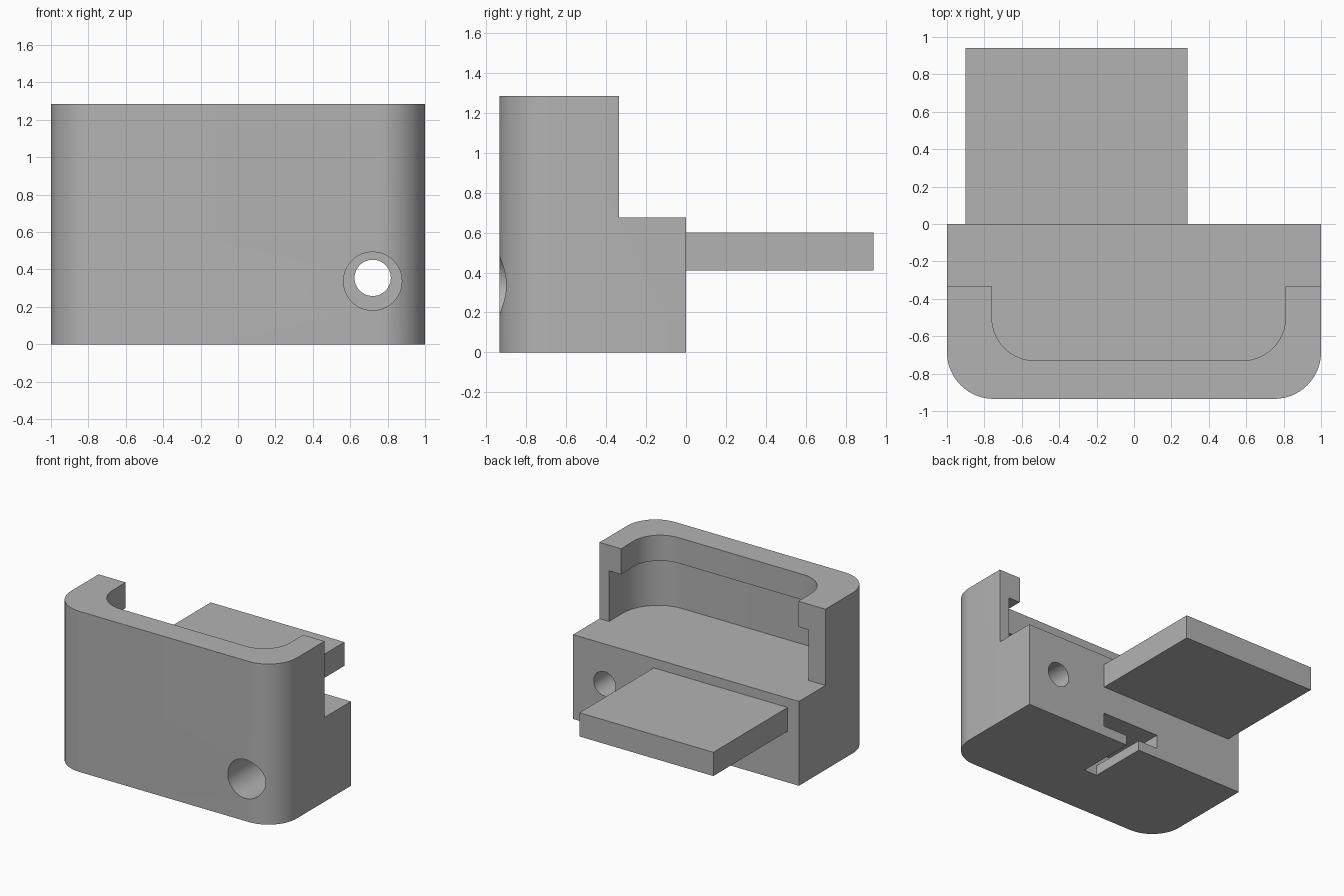
import bpy, bmesh, math
from mathutils import Matrix

cube = bpy.data.objects.get("Cube")
if cube:
    bpy.data.objects.remove(cube, do_unlink=True)

grey = bpy.data.materials.new("plain grey")
grey.use_nodes = True
COLOUR = (0.45, 0.45, 0.45, 1)
grey.diffuse_color = COLOUR
grey.node_tree.nodes["Principled BSDF"].inputs["Base Color"].default_value = COLOUR


def finish(name, bm):
    bmesh.ops.recalc_face_normals(bm, faces=bm.faces)
    mesh = bpy.data.meshes.new(name)
    bm.to_mesh(mesh)
    bm.free()
    mesh.materials.append(grey)
    obj = bpy.data.objects.new(name, mesh)
    bpy.context.collection.objects.link(obj)
    return obj


def box(name, x0, x1, y0, y1, z0, z1):
    bm = bmesh.new()
    bmesh.ops.create_cube(bm, size=1)
    bmesh.ops.scale(bm, vec=(x1 - x0, y1 - y0, z1 - z0), verts=bm.verts)
    bmesh.ops.translate(bm, vec=((x0 + x1) / 2, (y0 + y1) / 2, (z0 + z1) / 2), verts=bm.verts)
    return finish(name, bm)


def rounded_front(name, x0, x1, y0, y1, z0, z1, r, steps=16):
    """Upright block whose two front corners are rounded."""
    pts = [(x1, y1), (x0, y1)]
    for cx, start in ((x0 + r, math.pi), (x1 - r, 1.5 * math.pi)):
        for i in range(steps + 1):
            a = start + i / steps * math.pi / 2
            pts.append((cx + r * math.cos(a), y0 + r + r * math.sin(a)))
    bm = bmesh.new()
    face = bm.faces.new([bm.verts.new((x, y, z0)) for x, y in pts])
    top = bmesh.ops.extrude_face_region(bm, geom=[face])["geom"]
    moved = [v for v in top if isinstance(v, bmesh.types.BMVert)]
    bmesh.ops.translate(bm, vec=(0, 0, z1 - z0), verts=moved)
    return finish(name, bm)


def rod(name, x, z, r, y0, y1):
    """Cylinder lying along y."""
    bm = bmesh.new()
    bmesh.ops.create_cone(bm, cap_ends=True, segments=48, radius1=r, radius2=r, depth=y1 - y0)
    bmesh.ops.rotate(bm, matrix=Matrix.Rotation(math.pi / 2, 3, "X"), verts=bm.verts)
    bmesh.ops.translate(bm, vec=(x, (y0 + y1) / 2, z), verts=bm.verts)
    return finish(name, bm)


def cut(target, cutter):
    mod = target.modifiers.new("cut", "BOOLEAN")
    mod.operation, mod.solver, mod.object = "DIFFERENCE", "EXACT", cutter
    bpy.context.view_layer.objects.active = target
    bpy.ops.object.modifier_apply(modifier=mod.name)
    bpy.data.objects.remove(cutter, do_unlink=True)


FLOOR, LIP, TOP = 0.675, 1.08, 1.285

# Main housing with rounded front corners
housing = rounded_front("housing", -1, 1, -0.935, 0, 0, TOP, 0.25)

# Open back above the ledge
cut(housing, box("step_cutter", -1.1, 1.1, -0.335, 0.2, FLOOR, 1.5))

# Wide pocket below the lip, narrower opening through it
cut(housing, rounded_front("pocket_cutter", -0.85, 0.915, -0.82, 0.1, FLOOR, LIP, 0.31))
cut(housing, rounded_front("opening_cutter", -0.76, 0.81, -0.73, 0.1, LIP - 0.1, 1.5, 0.23))

# Through hole with a wide bore at the front
cut(housing, rod("hole_cutter", 0.72, 0.355, 0.097, -1.1, 0.1))
cut(housing, rod("bore_cutter", 0.72, 0.337, 0.156, -1.1, -0.35))

# T-shaped slot entering from the back, open underneath
cut(housing, box("slot_cutter", -0.22, 0.285, -0.48, 0.1, 0.08, 0.19))
cut(housing, box("slot_stem_cutter", -0.045, 0.07, -0.48, 0.1, -0.1, 0.12))

# Flat tongue sticking out of the back
tongue = box("tongue", -0.9, 0.285, 0, 0.94, 0.41, 0.6)

bpy.ops.object.select_all(action="DESELECT")
housing.select_set(True)
bpy.context.view_layer.objects.active = housing
bpy.ops.object.shade_smooth_by_angle(angle=math.radians(30))
